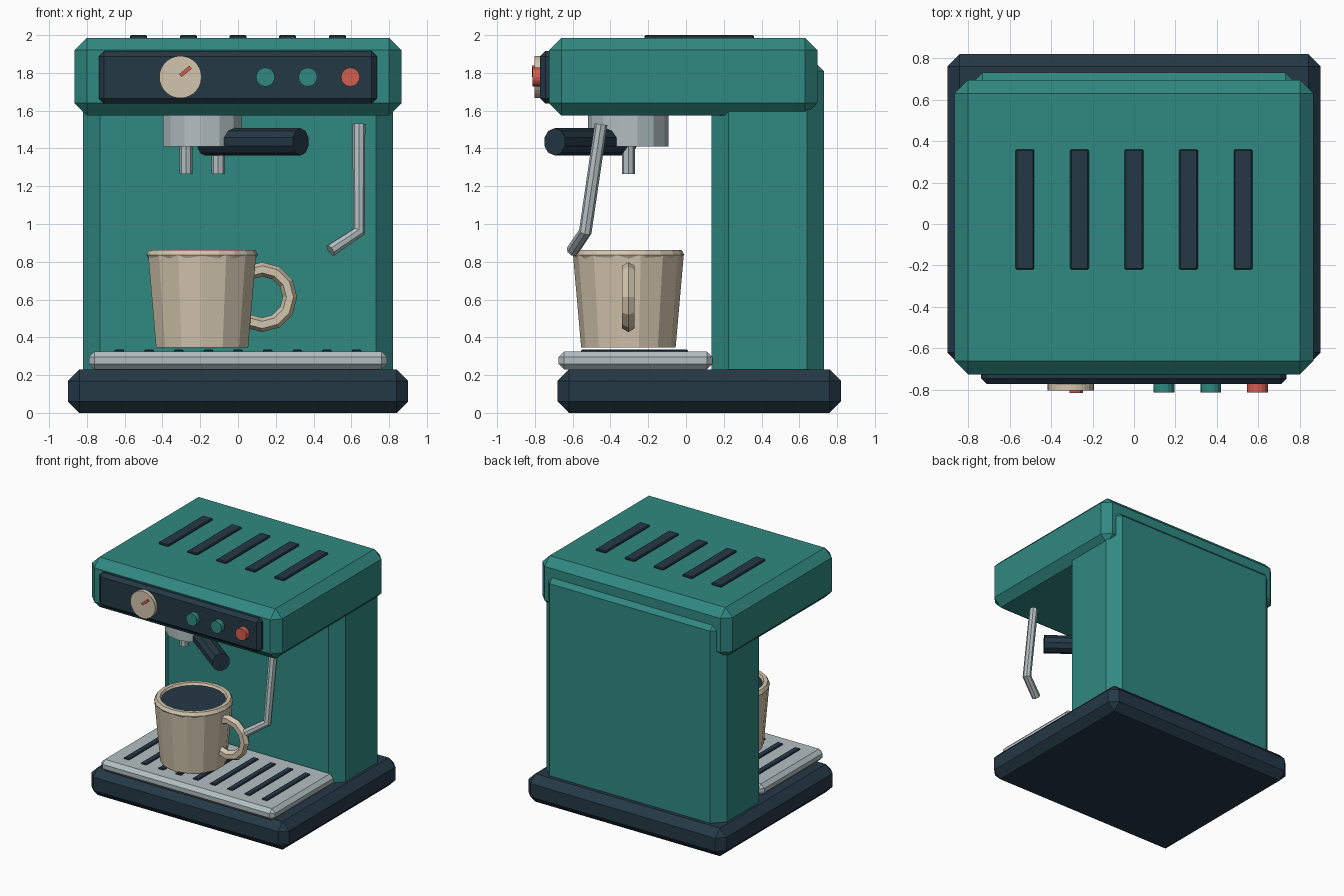
import bpy
import math
from mathutils import Vector

cube = bpy.data.objects.get("Cube")
if cube:
    bpy.data.objects.remove(cube, do_unlink=True)


def material(name, rgb):
    m = bpy.data.materials.new(name)
    m.use_nodes = True
    colour = (*rgb, 1)
    m.diffuse_color = colour
    m.node_tree.nodes["Principled BSDF"].inputs["Base Color"].default_value = colour
    return m


TEAL = material("teal enamel", (0.03, 0.25, 0.22))
NAVY = material("dark navy", (0.018, 0.04, 0.06))
STEEL = material("brushed steel", (0.45, 0.52, 0.54))
CREAM = material("cream ceramic", (0.65, 0.56, 0.42))
RED = material("coral red", (0.65, 0.11, 0.08))


def finish(name, mat):
    obj = bpy.context.object
    obj.name = name
    obj.data.materials.append(mat)
    return obj


def box(name, mat, x, y, z, bevel=0.0, tilt=0.0):
    """Chamfered box given by its (min, max) range on each axis."""
    ranges = (x, y, z)
    bpy.ops.mesh.primitive_cube_add(size=1, location=[(a + b) / 2 for a, b in ranges])
    obj = finish(name, mat)
    size = Vector([b - a for a, b in ranges])
    for v in obj.data.vertices:
        v.co = v.co * size
    obj.rotation_euler.y = tilt
    if bevel:
        mod = obj.modifiers.new("chamfer", "BEVEL")
        mod.width = bevel
        mod.segments = 1
    return obj


def rod(name, mat, start, end, r1, r2=None, sides=14):
    """Cylinder or cone running from start to end."""
    a, b = Vector(start), Vector(end)
    bpy.ops.mesh.primitive_cone_add(vertices=sides, radius1=r1, radius2=r2 or r1,
                                    depth=(b - a).length, location=(a + b) / 2)
    obj = finish(name, mat)
    obj.rotation_euler = (b - a).to_track_quat("Z", "Y").to_euler()
    return obj


def ring(name, mat, centre, major, minor, segments, sides, tilt=0.0):
    bpy.ops.mesh.primitive_torus_add(location=centre, rotation=(tilt, 0, 0),
                                     major_radius=major, minor_radius=minor,
                                     major_segments=segments, minor_segments=sides)
    return finish(name, mat)


# Main housing
box("base", NAVY, (-0.9, 0.9), (-0.68, 0.82), (0, 0.23), 0.06)
box("rear_column", TEAL, (-0.82, 0.82), (0.135, 0.73), (0.14, 1.9), 0.09)
box("head", TEAL, (-0.865, 0.865), (-0.725, 0.695), (1.575, 1.985), 0.065)
for i in range(5):
    x = (i - 2) * 0.263
    box(f"top_vent_{i + 1}", NAVY, (x - 0.045, x + 0.045), (-0.22, 0.36), (1.97, 2.0), 0.006)

# Drip tray with slots
box("drip_tray", STEEL, (-0.79, 0.79), (-0.675, 0.14), (0.23, 0.325), 0.03)
for i in range(9):
    x = (i - 4) * 0.157
    box(f"tray_slot_{i + 1}", NAVY, (x - 0.025, x + 0.025), (-0.555, 0.01), (0.31, 0.335), 0.005)

# Control panel: gauge, needle and buttons
PANEL_Z = 1.778
box("control_panel", NAVY, (-0.737, 0.735), (-0.772, -0.69), (1.637, 1.915), 0.027)
rod("gauge", CREAM, (-0.305, -0.75, PANEL_Z), (-0.305, -0.803, PANEL_Z), 0.112, sides=28)
box("gauge_needle", RED, (-0.313, -0.243), (-0.815, -0.79), (1.798, 1.818), tilt=-math.radians(40))
for name, x, mat in (("left_button", 0.595, RED), ("middle_button", 0.37, TEAL), ("right_button", 0.145, TEAL)):
    rod(name, mat, (x, -0.75, PANEL_Z), (x, -0.813, PANEL_Z), 0.05, sides=16)

# Brew group, filter handle and spouts
CX, CY = -0.19, -0.305
rod("brew_group", STEEL, (CX, CY, 1.41), (CX, CY, 1.65), 0.213)
rod("filter_handle", NAVY, (-0.176, -0.315, 1.435), (0.332, -0.695, 1.435), 0.072, sides=10)
for side, x in (("right", -0.275), ("left", -0.105)):
    rod(f"{side}_spout", STEEL, (x, CY, 1.265), (x, CY, 1.45), 0.035, sides=8)

# Bent steam wand
curve = bpy.data.curves.new("steam_wand", "CURVE")
curve.dimensions = "3D"
curve.bevel_depth = 0.034
curve.bevel_resolution = 2
curve.use_fill_caps = True
path = ((0.64, -0.45, 1.528), (0.64, -0.533, 0.96), (0.49, -0.6, 0.86))
spline = curve.splines.new("POLY")
spline.points.add(len(path) - 1)
for point, co in zip(spline.points, path):
    point.co = (*co, 1)
spline.use_smooth = False
curve.materials.append(STEEL)
bpy.context.collection.objects.link(bpy.data.objects.new("steam_wand", curve))

# Cup of coffee
rod("cup_body", CREAM, (CX, CY, 0.345), (CX, CY, 0.835), 0.25, 0.293)
ring("cup_rim", CREAM, (CX, CY, 0.837), 0.266, 0.03, 20, 6)
rod("coffee", NAVY, (CX, CY, 0.82), (CX, CY, 0.845), 0.25, sides=20)
ring("cup_handle", CREAM, (0.128, CY, 0.613), 0.147, 0.038, 12, 6, math.pi / 2)
